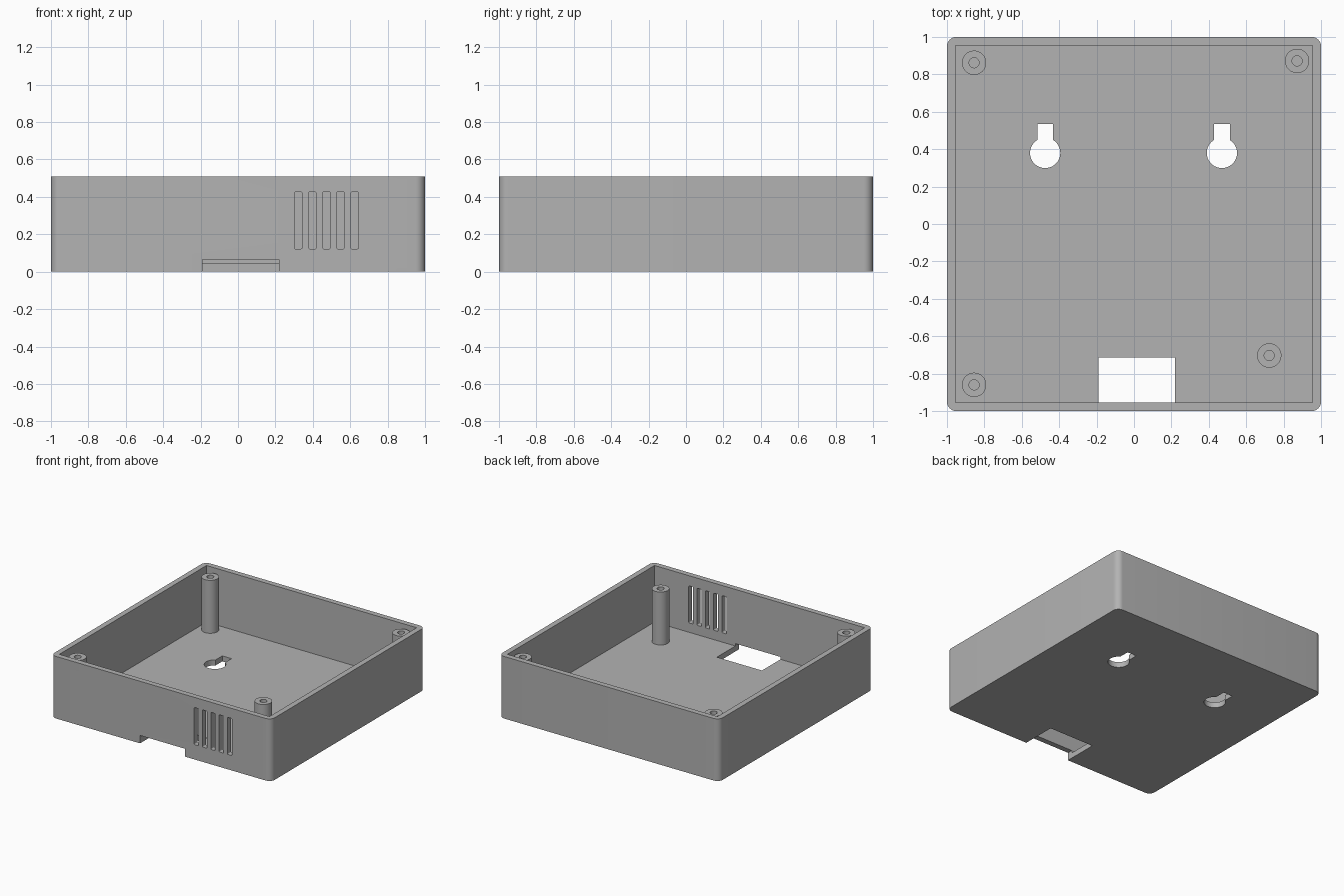
import bpy, bmesh, math
from mathutils import Matrix

HEIGHT, WALL, FLOOR = 0.51, 0.045, 0.045

if "Cube" in bpy.data.objects:
    bpy.data.objects.remove(bpy.data.objects["Cube"])

grey = bpy.data.materials.new("plain grey")
grey.use_nodes = True
grey.diffuse_color = (0.45, 0.45, 0.45, 1)
grey.node_tree.nodes["Principled BSDF"].inputs["Base Color"].default_value = grey.diffuse_color


def add_object(name, bm):
    bmesh.ops.recalc_face_normals(bm, faces=bm.faces)
    mesh = bpy.data.meshes.new(name)
    bm.to_mesh(mesh)
    bm.free()
    mesh.materials.append(grey)
    obj = bpy.data.objects.new(name, mesh)
    bpy.context.collection.objects.link(obj)
    return obj


def box(name, low, high, radius=0, axis=2):
    """Box between two corners, with edges along one axis rounded."""
    bm = bmesh.new()
    bmesh.ops.create_cube(bm, size=1)
    for v in bm.verts:
        v.co = [high[i] if v.co[i] > 0 else low[i] for i in range(3)]
    if radius:
        edges = [e for e in bm.edges
                 if abs((e.verts[0].co - e.verts[1].co).normalized()[axis]) > 0.9]
        bmesh.ops.bevel(bm, geom=edges, offset=radius, segments=8,
                        profile=0.5, affect='EDGES')
    return add_object(name, bm)


def cylinder(name, x, y, radius, z0, z1):
    bm = bmesh.new()
    bmesh.ops.create_cone(bm, cap_ends=True, segments=48, radius1=radius,
                          radius2=radius, depth=z1 - z0,
                          matrix=Matrix.Translation((x, y, (z0 + z1) / 2)))
    return add_object(name, bm)


def select_only(obj):
    bpy.ops.object.select_all(action='DESELECT')
    obj.select_set(True)
    bpy.context.view_layer.objects.active = obj


def cut(obj, cutter):
    select_only(obj)
    mod = obj.modifiers.new("cut", 'BOOLEAN')
    mod.operation, mod.solver, mod.object = 'DIFFERENCE', 'EXACT', cutter
    bpy.ops.object.modifier_apply(modifier=mod.name)
    bpy.data.objects.remove(cutter)


def smooth(obj):
    select_only(obj)
    bpy.ops.object.shade_smooth_by_angle(angle=math.radians(30))


# Open tray with rounded vertical corners
tray = box("tray", (-1, -1, 0), (1, 1, HEIGHT), 0.05)
inner = 1 - WALL
cut(tray, box("cavity", (-inner, -inner, FLOOR), (inner, inner, 1)))

# Cable opening through the floor and the foot of the front wall
cut(tray, box("cable_opening", (-0.19, -1.1, -0.1), (0.22, -0.715, 0.065)))

# Row of vent slots in the front wall
for i in range(5):
    x = 0.322 + i * 0.0755
    cut(tray, box("vent", (x - 0.02, -1.1, 0.122), (x + 0.02, -0.9, 0.427), 0.007, 1))

# Keyhole hangers in the floor
for x in (-0.475, 0.47):
    cut(tray, cylinder("keyhole", x, 0.38, 0.081, -0.1, 0.2))
    cut(tray, box("keyhole_slot", (x - 0.042, 0.38, -0.1), (x + 0.042, 0.535, 0.2)))
smooth(tray)

# Screw posts with blind holes
posts = {"back_right": (-0.855, 0.862), "back_left": (0.872, 0.872),
         "front_left": (0.723, -0.703), "front_right": (-0.855, -0.86)}
for place, (x, y) in posts.items():
    post = cylinder("screw_post_" + place, x, y, 0.065, 0.03, 0.48)
    cut(post, cylinder("screw_hole", x, y, 0.027, FLOOR, 1))
    smooth(post)
